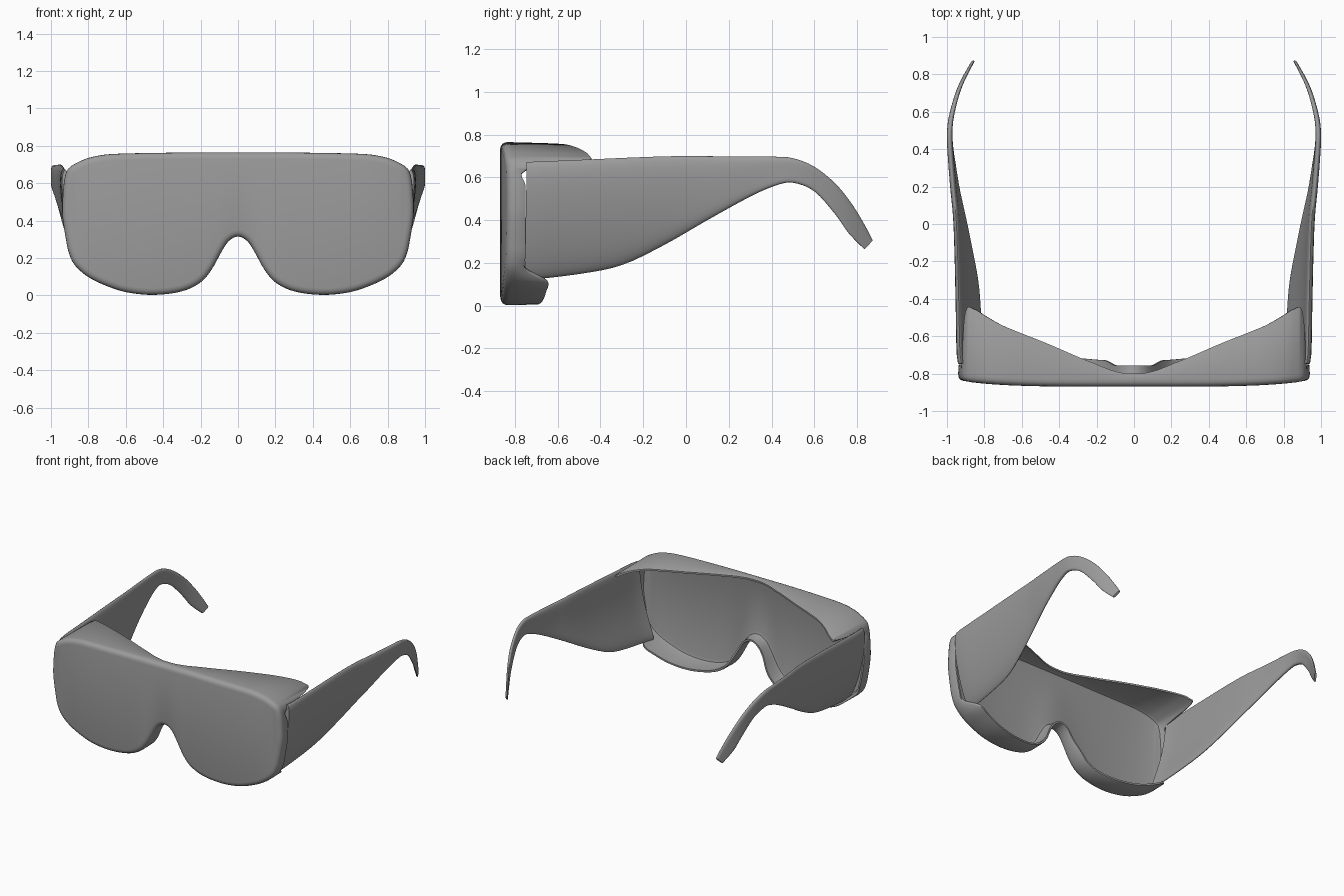
import bpy, bmesh, math
from mathutils import Vector

if "Cube" in bpy.data.objects:
    bpy.data.objects.remove(bpy.data.objects["Cube"])

grey = bpy.data.materials.new("mid grey plastic")
grey.diffuse_color = (0.33, 0.33, 0.33, 1)
grey.use_nodes = True
grey.node_tree.nodes["Principled BSDF"].inputs["Base Color"].default_value = grey.diffuse_color


def spline(pts, k, closed=False):
    """Catmull-Rom curve through pts, k samples per segment."""
    pts = [Vector(p) for p in pts]
    n = len(pts)
    get = (lambda i: pts[i % n]) if closed else (lambda i: pts[max(0, min(n - 1, i))])
    out = []
    for i in range(n if closed else n - 1):
        a, b, c, d = (get(i + j) for j in (-1, 0, 1, 2))
        for s in range(k):
            t = s / k
            out.append(0.5 * (2 * b + (c - a) * t + (2 * a - 5 * b + 4 * c - d) * t**2
                              + (3 * b - a - 3 * c + d) * t**3))
    return out if closed else out + [pts[-1]]


def finish(bm, name, angle):
    bmesh.ops.recalc_face_normals(bm, faces=bm.faces)
    me = bpy.data.meshes.new(name)
    bm.to_mesh(me)
    bm.free()
    me.materials.append(grey)
    ob = bpy.data.objects.new(name, me)
    bpy.context.collection.objects.link(ob)
    bpy.ops.object.select_all(action='DESELECT')
    ob.select_set(True)
    bpy.context.view_layer.objects.active = ob
    bpy.ops.object.shade_smooth_by_angle(angle=math.radians(angle))
    return ob


def bridge(bm, a, b):
    n = len(a)
    for i in range(n):
        bm.faces.new((a[i], a[(i + 1) % n], b[(i + 1) % n], b[i]))


# Lens shell: outline as (x, z, y of rear rim), right half
top = [(0, .765, -.80), (.05, .765, -.798), (.09, .765, -.79), (.14, .765, -.775),
       (.2, .765, -.75), (.3, .764, -.71), (.45, .762, -.645), (.6, .759, -.585),
       (.71, .753, -.54), (.8, .735, -.49), (.86, .71, -.455), (.905, .68, -.47),
       (.925, .635, -.75), (.935, .56, -.75), (.94, .45, -.75)]
bottom = [(0, .315, -.757), (.05, .29, -.757), (.09, .23, -.755), (.14, .14, -.73),
          (.2, .07, -.725), (.3, .022, -.715), (.45, .003, -.69), (.6, .018, -.67),
          (.72, .058, -.655), (.81, .105, -.65), (.875, .165, -.75), (.905, .23, -.75),
          (.92, .3, -.75), (.933, .38, -.75)]
half = top + bottom[::-1]
loop = spline(half + [(-x, z, y) for x, z, y in half[-2:0:-1]], 4, closed=True)
L = len(loop)
normals = []
for i in range(L):
    t = loop[(i + 1) % L] - loop[i - 1]
    normals.append(Vector((t.y, -t.x)).normalized())


def front_y(x):
    return -.87 + .03 * min(1, abs(x) / .94) ** 4


def ring(bm, inset, y_off=None, rear=0):
    """Outline shrunk by inset, at an offset from the front or at the rear rim."""
    vs = []
    for p, n in zip(loop, normals):
        x, z = p.x + n.x * inset, p.y + n.y * inset
        y = p.z + rear if y_off is None else front_y(p.x) + y_off
        vs.append(bm.verts.new((x, y, z)))
    return vs


def cap(bm, r):
    """Close a ring with vertical strips."""
    q = L // 4
    for i in range(-q, q):
        quad = (r[i % L], r[(i + 1) % L], r[(L // 2 - i - 1) % L], r[(L // 2 - i) % L])
        face = list(dict.fromkeys(quad))
        if len(face) > 2:
            bm.faces.new(face)


bm = bmesh.new()
rings = [ring(bm, .035, 0), ring(bm, .02, .003), ring(bm, .008, .011), ring(bm, .001, .024),
         ring(bm, 0, .04), ring(bm, .002, rear=-.006), ring(bm, .006), ring(bm, .018),
         ring(bm, .022, .055), ring(bm, .03, .036), ring(bm, .05, .03)]
for a, b in zip(rings, rings[1:]):
    bridge(bm, a, b)
cap(bm, rings[0])
cap(bm, rings[-1])
finish(bm, "lens_shell", 50)

# Temple arms: upper and lower edges in (y, z), outer x along y
upper = [(-.745, .672), (-.5, .682), (-.2, .695), (0, .70), (.2, .698), (.4, .697), (.5, .69),
         (.6, .65), (.7, .57), (.78, .47), (.84, .37), (.874, .305)]
lower = [(-.755, .118), (-.5, .148), (-.3, .19), (-.1, .285), (.1, .40), (.3, .51), (.42, .562),
         (.5, .575), (.6, .535), (.7, .425), (.76, .34), (.835, .263)]
outer_x = spline([(-.76, .942), (-.68, .953), (-.4, .958), (0, .968), (.2, .985), (.42, 1.0),
                  (.52, .998), (.6, .984), (.7, .955), (.78, .92), (.875, .866)], 6)


def x_at(y):
    for a, b in zip(outer_x, outer_x[1:]):
        if y <= b.x:
            return a.y + (b.y - a.y) * (y - a.x) / (b.x - a.x)
    return outer_x[-1].y


def temple(name, side):
    bm = bmesh.new()
    up, low = spline(upper, 4), spline(lower, 4)
    M = 20
    prev = None
    for s, (a, b) in enumerate(zip(up, low)):
        thick = .045 - .028 * s / (len(up) - 1)
        outer, inner = [], []
        for j in range(M + 1):
            v = .5 - .5 * math.cos(math.pi * j / M)
            p = a.lerp(b, v)
            # panel curls inward toward its lower edge
            lean = .125 * ((a.y - p.y) / .56) ** 2 * min(1, max(0, (.6 - a.x) / .2))
            mid = x_at(p.x) - lean - thick / 2
            h = thick / 2 * (1 - abs(2 * v - 1) ** 6) ** .5
            outer.append(bm.verts.new((side * (mid + h), p.x, p.y)))
            if 0 < j < M:
                inner.append(bm.verts.new((side * (mid - h), p.x, p.y)))
        section = outer + inner[::-1]
        if prev:
            bridge(bm, prev, section)
        else:
            bm.faces.new(section)
        prev = section
    bm.faces.new(prev)
    finish(bm, name, 50)


temple("right_temple", 1)
temple("left_temple", -1)
